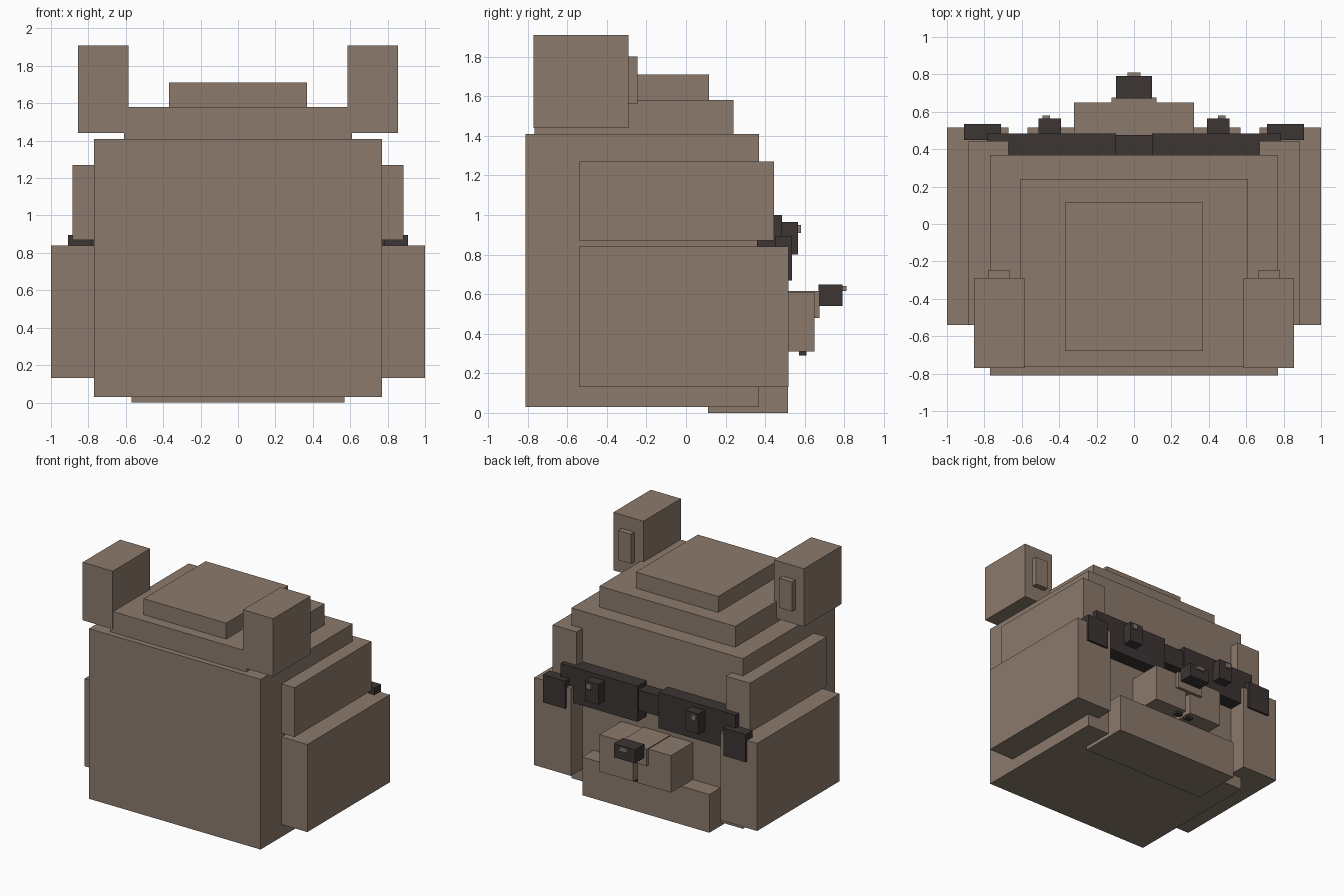
import bpy
import bmesh
from mathutils import Vector

cube = bpy.data.objects.get("Cube")
if cube:
    bpy.data.objects.remove(cube, do_unlink=True)


def material(name, rgb):
    mat = bpy.data.materials.new(name)
    mat.use_nodes = True
    mat.diffuse_color = (*rgb, 1)
    bsdf = next(n for n in mat.node_tree.nodes if n.type == 'BSDF_PRINCIPLED')
    bsdf.inputs["Base Color"].default_value = (*rgb, 1)
    bsdf.inputs["Roughness"].default_value = 0.9
    return mat


fur = material("brown fur", (0.262, 0.195, 0.150))
dark = material("dark fur", (0.045, 0.035, 0.034))


def box(name, mat, x, y, z):
    """Flat sided block between the given pairs of limits."""
    bm = bmesh.new()
    bmesh.ops.create_cube(bm, size=1)
    low = Vector((x[0], y[0], z[0]))
    high = Vector((x[1], y[1], z[1]))
    for v in bm.verts:
        v.co = (low + high) / 2 + v.co * (high - low)
    mesh = bpy.data.meshes.new(name)
    bm.to_mesh(mesh)
    bm.free()
    mesh.materials.append(mat)
    obj = bpy.data.objects.new(name, mesh)
    bpy.context.collection.objects.link(obj)


def centred(name, mat, half, y, z):
    box(name, mat, (-half, half), y, z)


def pair(name, mat, x, y, z):
    box("left_" + name, mat, x, y, z)
    box("right_" + name, mat, (-x[1], -x[0]), y, z)


# Head and stepped crown
centred("head", fur, 0.77, (-0.81, 0.37), (0.03, 1.41))
centred("crown_lower", fur, 0.61, (-0.765, 0.24), (1.40, 1.58))
centred("crown_upper", fur, 0.37, (-0.68, 0.115), (1.57, 1.71))
centred("chin", fur, 0.57, (0.11, 0.515), (0, 0.31))

# Ears
pair("ear", fur, (0.585, 0.855), (-0.77, -0.29), (1.44, 1.91))
pair("inner_ear", fur, (0.665, 0.78), (-0.30, -0.245), (1.56, 1.80))

# Cheeks
pair("upper_cheek", fur, (0.67, 0.885), (-0.54, 0.445), (0.87, 1.27))
pair("lower_cheek", fur, (0.67, 1.0), (-0.54, 0.517), (0.13, 0.84))

# Dark face mask
pair("mask_patch", dark, (0.095, 0.785), (0.36, 0.485), (0.71, 1.0))
centred("mask_bridge", dark, 0.10, (0.36, 0.475), (0.80, 0.965))
pair("mask_wing", dark, (0.71, 0.91), (0.45, 0.535), (0.67, 0.895))

# Eyes with small highlights
pair("eye", dark, (0.39, 0.51), (0.47, 0.565), (0.80, 0.965))
pair("eye_highlight", fur, (0.45, 0.49), (0.55, 0.58), (0.91, 0.95))

# Split snout, nose and mouth
pair("snout", fur, (0.02, 0.32), (0.36, 0.65), (0.31, 0.61))
centred("snout_bridge", fur, 0.12, (0.36, 0.675), (0.48, 0.617))
centred("nose", dark, 0.095, (0.67, 0.79), (0.54, 0.65))
centred("nose_highlight", fur, 0.035, (0.78, 0.81), (0.615, 0.64))
pair("mouth", dark, (0.02, 0.08), (0.57, 0.61), (0.29, 0.32))
